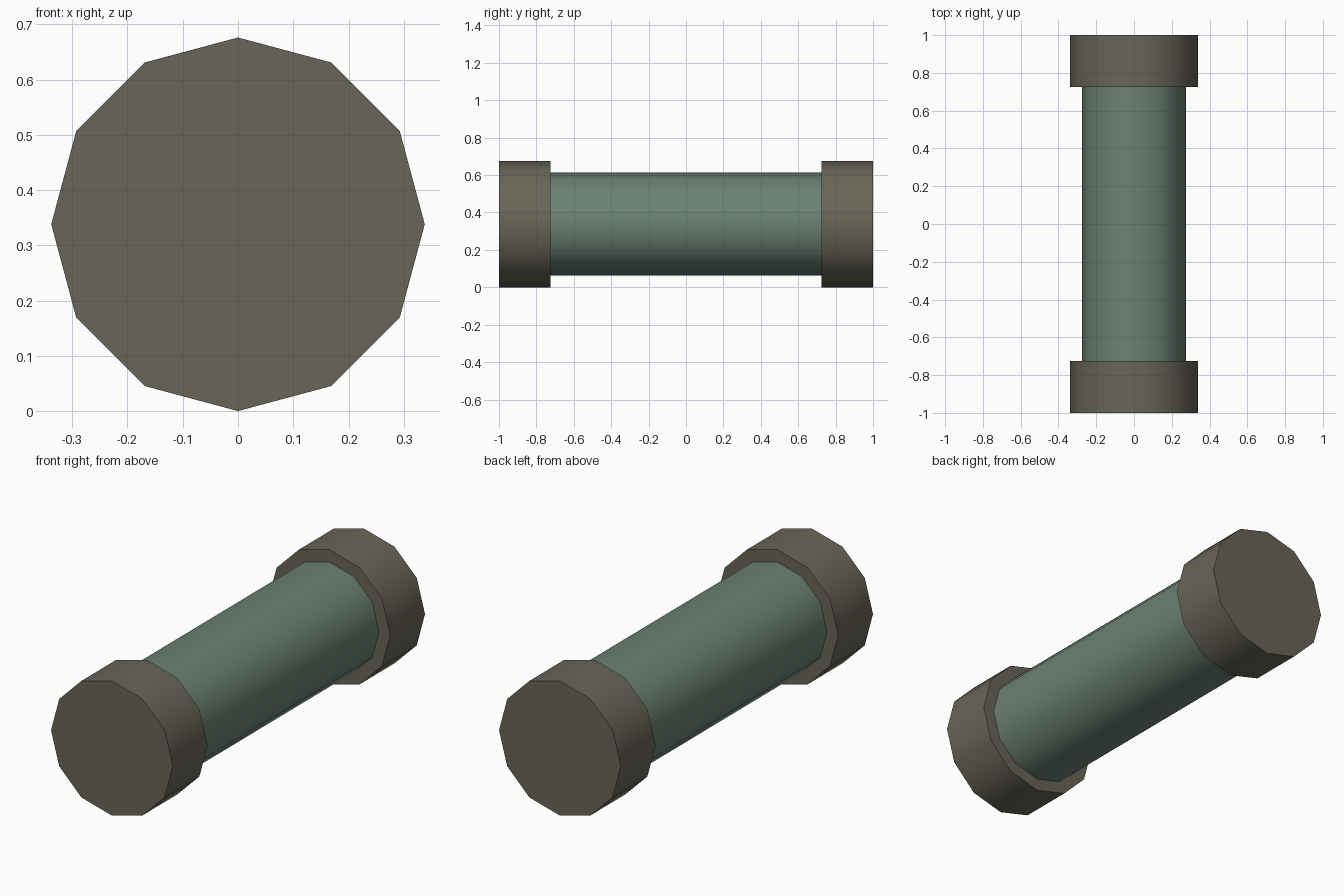
import bpy, math

if "Cube" in bpy.data.objects:
    bpy.data.objects.remove(bpy.data.objects["Cube"])

RADIUS = 0.338      # end cap radius, also the height of the axis
TUBE_RADIUS = 0.276
CAP_INNER = 0.724   # where each cap meets the tube


def make_material(name, color):
    mat = bpy.data.materials.new(name)
    mat.diffuse_color = (*color, 1.0)
    mat.use_nodes = True
    mat.node_tree.nodes["Principled BSDF"].inputs["Base Color"].default_value = mat.diffuse_color
    return mat


def cylinder_along_y(name, radius, y0, y1, mat):
    """Smooth twelve-sided cylinder lying along y."""
    bpy.ops.mesh.primitive_cylinder_add(
        vertices=12, radius=radius, depth=y1 - y0,
        location=(0, (y0 + y1) / 2, RADIUS), rotation=(math.pi / 2, 0, 0))
    obj = bpy.context.object
    obj.name = name
    obj.data.materials.append(mat)
    bpy.ops.object.transform_apply(location=False, rotation=True, scale=False)
    bpy.ops.object.shade_smooth_by_angle(angle=math.radians(40))
    return obj


cap_mat = make_material("brown grey", (0.141, 0.130, 0.095))
tube_mat = make_material("dull green", (0.147, 0.223, 0.175))

# Central tube, ends seated just inside the caps
cylinder_along_y("tube", TUBE_RADIUS, -CAP_INNER - 0.02, CAP_INNER + 0.02, tube_mat)

# End caps
cylinder_along_y("front_cap", RADIUS, -1.0, -CAP_INNER, cap_mat)
cylinder_along_y("back_cap", RADIUS, CAP_INNER, 1.0, cap_mat)
